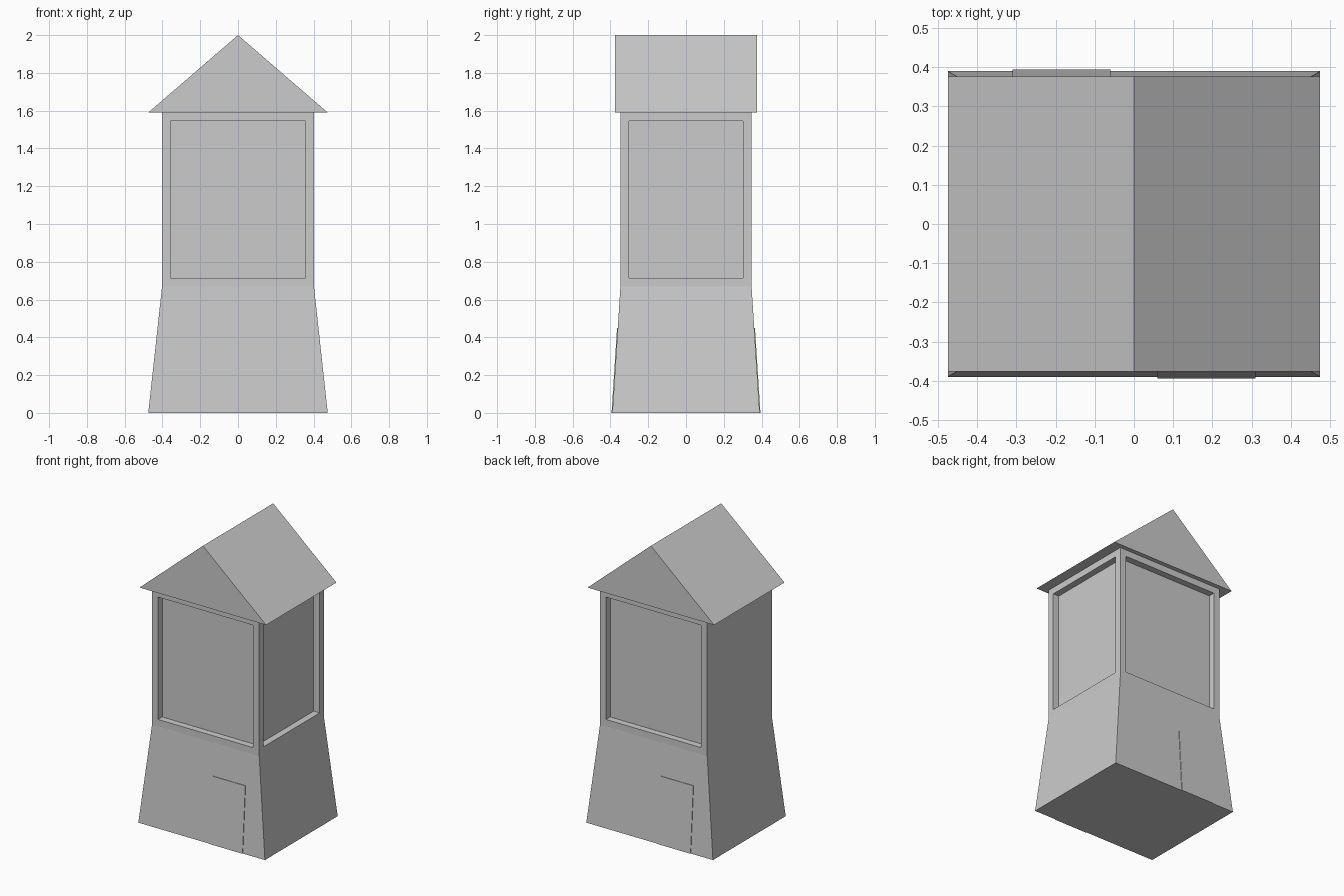
import bpy
import bmesh
from mathutils import Vector

cube = bpy.data.objects.get("Cube")
if cube:
    bpy.data.objects.remove(cube, do_unlink=True)

# Single stone grey material
grey = bpy.data.materials.new("plain_grey")
grey.use_nodes = True
colour = (0.6, 0.6, 0.6, 1)
grey.diffuse_color = colour
grey.node_tree.nodes["Principled BSDF"].inputs["Base Color"].default_value = colour


def finish(bm, name):
    bmesh.ops.recalc_face_normals(bm, faces=bm.faces)
    mesh = bpy.data.meshes.new(name)
    bm.to_mesh(mesh)
    bm.free()
    mesh.materials.append(grey)
    obj = bpy.data.objects.new(name, mesh)
    bpy.context.collection.objects.link(obj)
    return obj


def loft(bm, loops):
    """Skin matching closed loops of points and cap both ends."""
    rings = [[bm.verts.new(p) for p in loop] for loop in loops]
    n = len(rings[0])
    for a, b in zip(rings, rings[1:]):
        for i in range(n):
            j = (i + 1) % n
            bm.faces.new((a[i], a[j], b[j], b[i]))
    bm.faces.new(rings[0][::-1])
    bm.faces.new(rings[-1])


def rectangle(hx, hy, z):
    return [(-hx, -hy, z), (hx, -hy, z), (hx, hy, z), (-hx, hy, z)]


BASE_X, BASE_Y = 0.475, 0.39
WALL_X, WALL_Y = 0.402, 0.347
WAIST, EAVES = 0.67, 1.59

# Tower: flared base and straight upper walls
bm = bmesh.new()
loft(bm, [rectangle(BASE_X, BASE_Y, 0),
          rectangle(WALL_X, WALL_Y, WAIST),
          rectangle(WALL_X, WALL_Y, EAVES)])
bmesh.ops.recalc_face_normals(bm, faces=bm.faces)

# Recessed panels on the front, back and one side
panels = [f for f in bm.faces
          if f.calc_center_median().z > WAIST and abs(f.normal.z) < 0.1
          and f.normal.x > -0.5]
bmesh.ops.inset_individual(bm, faces=panels, thickness=0.045,
                           use_even_offset=True)
for panel in panels:
    inward = -panel.normal.copy() * 0.045
    sunk = bmesh.ops.extrude_discrete_faces(bm, faces=[panel])["faces"][0]
    bmesh.ops.translate(bm, vec=inward, verts=sunk.verts)
finish(bm, "tower_body")

# Gable roof with a flat underside
bm = bmesh.new()
loft(bm, [[(-0.475, y, EAVES), (0.475, y, EAVES), (0, y, 2.0)]
          for y in (-0.377, 0.377)])
finish(bm, "gable_roof")


# Thin doors lying against the sloping base
def door(name, side):
    height, thick = 0.45, 0.009

    def wall_y(z):
        return BASE_Y - (BASE_Y - WALL_Y) * z / WAIST

    bm = bmesh.new()
    loft(bm, [[(-side * x, side * (wall_y(z) + out), z)
               for x, z in ((0.06, 0), (0.31, 0), (0.31, height), (0.06, height))]
              for out in (-0.005, thick - 0.005)])
    finish(bm, name)


door("front_door", -1)
door("back_door", 1)
